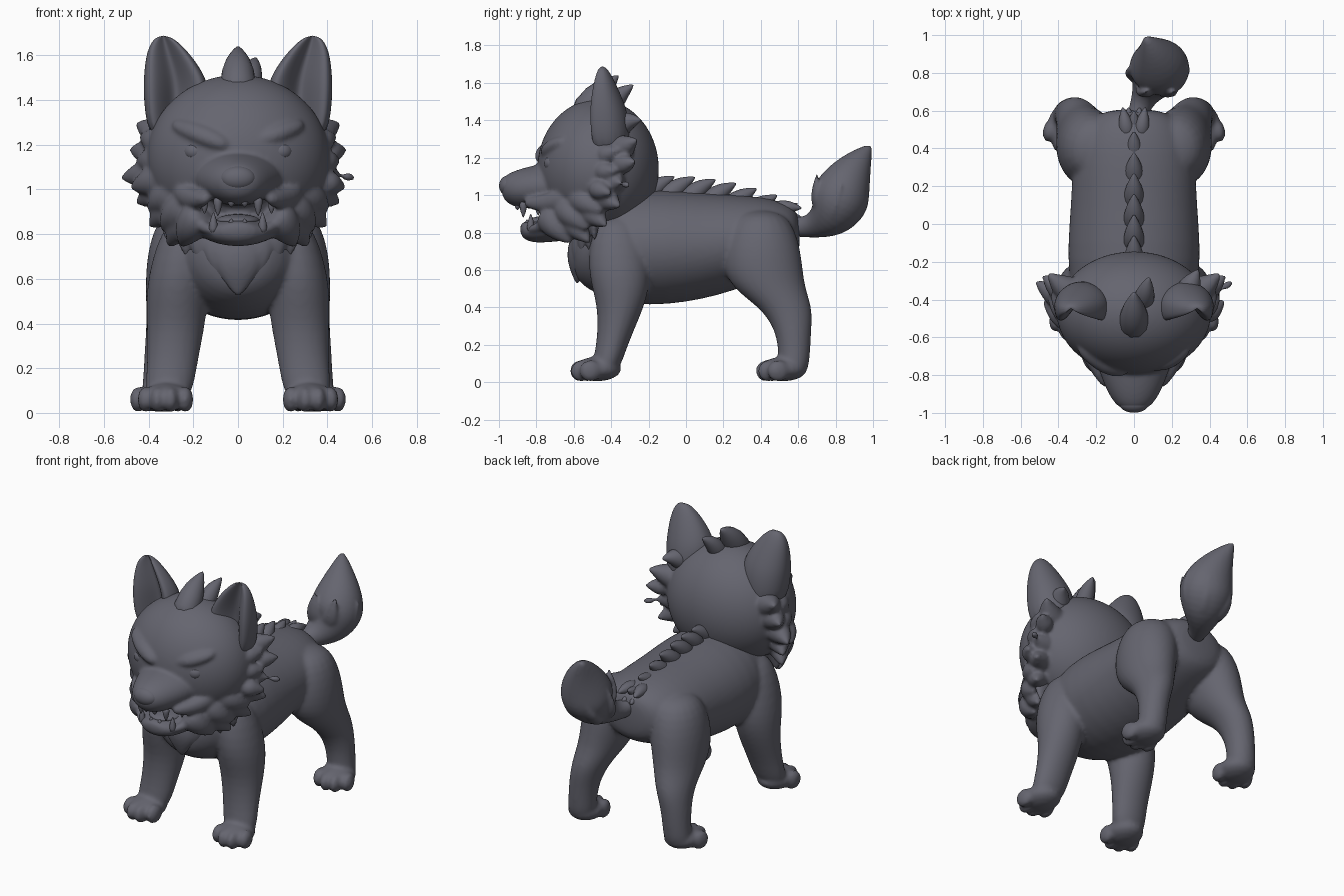
import bpy, bmesh, math
from mathutils import Vector, Matrix

cube = bpy.data.objects.get("Cube")
if cube:
    bpy.data.objects.remove(cube)

COLOUR = (.13, .13, .16, 1)
fur = bpy.data.materials.new("slate_grey")
fur.use_nodes = True
fur.diffuse_color = COLOUR
fur.node_tree.nodes["Principled BSDF"].inputs["Base Color"].default_value = COLOUR

SIDES = {"left": 1, "right": -1}
ALONG_Y, ALONG_Z = Vector((0, 1, 0)), Vector((0, 0, 1))


def tube(bm, sections, axis=None, sides=20, cup=False, mirror=1):
    """Loft ellipses (x, y, z, half width, half depth) along a path."""
    points = [Vector((mirror * x, y, z)) for x, y, z, width, depth in sections]
    last = len(points) - 1
    previous = None
    for i, (point, section) in enumerate(zip(points, sections)):
        width, depth = section[-2:]
        along = axis or (points[min(i + 1, last)] - points[max(i - 1, 0)]).normalized()
        across = Vector((1, 0, 0)) if abs(along.x) < .9 else ALONG_Y
        across = (across - along * across.dot(along)).normalized()
        outward = along.cross(across)
        ring = []
        for k in range(sides):
            angle = math.tau * k / sides
            c, s = math.cos(angle), math.sin(angle)
            if cup and s < 0:
                s = .4 * (1 - abs(c)) + 1.6 * abs(c) * s
            ring.append(bm.verts.new(point + across * c * width + outward * s * depth))
        if previous:
            for k in range(sides):
                bm.faces.new((previous[k - 1], previous[k], ring[k], ring[k - 1]))
        if i in (0, last):
            bm.faces.new(ring)
        previous = ring


def ball(bm, centre, size, turn=0):
    place = Matrix.Translation(centre) @ Matrix.Rotation(turn, 4, 'Z') @ Matrix.Diagonal((*size, 1))
    bmesh.ops.create_uvsphere(bm, u_segments=24, v_segments=16, radius=1, matrix=place)


def tuft(bm, base, tip, radius, bend=(0, 0, 0), flat=1):
    """A pointed lock of fur, bowed by bend."""
    base, tip = Vector(base), Vector(tip)
    middle = base.lerp(tip, .5) + Vector(bend)
    stops = ((base, 1), (middle, .8), (middle.lerp(tip, .6), .4), (tip, .06))
    tube(bm, [(*point, radius * scale, radius * scale * flat) for point, scale in stops], sides=10)


def paw(bm, side, x, y, turn):
    """A pad with four toes, turned outward."""
    ball(bm, (side * x, y, .07), (.11, .13, .065), side * turn)
    spin = Matrix.Rotation(side * turn, 3, 'Z')
    for step in (-3, -1, 1, 3):
        toe = spin @ Vector((.03 * step, .005 * step * step - .09, .06))
        ball(bm, toe + Vector((side * x, y, 0)), (.035, .06, .058), side * turn)


def finish(name, bm, blend=0, levels=1):
    """Turn the mesh into a rounded object; blend fuses its shells into one skin."""
    bmesh.ops.recalc_face_normals(bm, faces=bm.faces)
    for face in bm.faces:
        face.smooth = True
    mesh = bpy.data.meshes.new(name)
    bm.to_mesh(mesh)
    bm.free()
    mesh.materials.append(fur)
    part = bpy.data.objects.new(name, mesh)
    bpy.context.collection.objects.link(part)
    rounding = part.modifiers.new("rounding", 'SUBSURF')
    rounding.levels = rounding.render_levels = levels
    if blend:
        skin = part.modifiers.new("skin", 'REMESH')
        skin.mode = 'VOXEL'
        skin.voxel_size = blend
        skin.use_smooth_shade = True
        soften = part.modifiers.new("soften", 'SMOOTH')
        soften.factor, soften.iterations = .5, 5


# Torso, neck, legs and paws blended into one skin
bm = bmesh.new()
tube(bm, [(0, -.61, .7, .1, .1), (0, -.56, .72, .23, .22), (0, -.3, .72, .375, .33),
          (0, .1, .72, .335, .29), (0, .4, .77, .33, .23), (0, .57, .78, .24, .17),
          (0, .61, .78, .1, .1)], ALONG_Y)
tube(bm, [(0, -.25, .75, .26, .22), (0, -.4, 1, .27, .22)])
for side in SIDES.values():
    tube(bm, [(.22, -.37, .9, .1, .12), (.27, -.36, .6, .145, .18), (.275, -.34, .42, .135, .13),
              (.295, -.395, .2, .11, .08), (.32, -.44, .03, .11, .08)], ALONG_Z, mirror=side)
    tube(bm, [(.2, .4, .93, .14, .14), (.24, .4, .72, .175, .22), (.265, .42, .52, .15, .21),
              (.3, .54, .4, .11, .14), (.33, .575, .27, .09, .095), (.34, .58, .15, .085, .085),
              (.35, .57, .02, .09, .08)], ALONG_Z, mirror=side)
    paw(bm, side, .32, -.475, .1)
    paw(bm, side, .35, .52, .2)
finish("body_and_legs", bm, blend=.013, levels=2)

# Skull, muzzle, lower jaw, brows, lips and cheek ruff blended together
bm = bmesh.new()
ball(bm, (0, -.47, 1.14), (.415, .33, .375))
tube(bm, [(0, -.6, 1.06, .25, .14), (0, -.8, 1.045, .18, .12), (0, -.93, 1.03, .125, .1),
          (0, -.99, 1.04, .06, .05)], ALONG_Y)
tube(bm, [(0, -.5, .87, .25, .1), (0, -.7, .82, .19, .07), (0, -.83, .8, .135, .06),
          (0, -.89, .82, .06, .04)], ALONG_Y)
for side in SIDES.values():
    tube(bm, [(.03, -.77, 1.19, .05, .04), (.14, -.76, 1.24, .06, .05),
              (.3, -.64, 1.3, .04, .03)], mirror=side)
    tube(bm, [(.27, -.62, 1, .05, .06), (.21, -.74, .95, .04, .05),
              (.13, -.87, .96, .03, .03)], mirror=side)
    tube(bm, [(.25, -.62, .93, .05, .05), (.18, -.75, .84, .03, .03),
              (.1, -.85, .81, .02, .02)], mirror=side)
    # Locks fanned from the temple down to the throat, with a shorter row in front
    for row, length in ((0, .49), (.1, .455)):
        for k in range(6):
            angle = .37 - .25 * k - row
            c, s = side * math.cos(angle), math.sin(angle)
            back = -.26 - .01 * k * k - row
            reach = length + (.04 if k == 2 else 0)
            tuft(bm, (.26 * c, back - .13, 1.12 + .25 * s), (reach * c, back, 1.12 + reach * s),
                 .1, (side * .02, -.02, 0))
finish("head", bm, blend=.011, levels=2)

# Nose and tongue
for name, centre, size in (("nose", (0, -.95, 1.05), (.08, .05, .055)),
                           ("tongue", (0, -.73, .86), (.1, .12, .03))):
    bm = bmesh.new()
    ball(bm, centre, size)
    finish(name, bm)

for name, side in SIDES.items():
    # Eye
    bm = bmesh.new()
    ball(bm, (side * .19, -.71, 1.17), (.055, .05, .045))
    finish(name + "_eye", bm)

    # Cupped ear
    bm = bmesh.new()
    tube(bm, [(.28, -.42, 1.2, .12, .12), (.275, -.43, 1.4, .15, .13), (.28, -.44, 1.5, .145, .11),
              (.32, -.45, 1.63, .09, .06), (.335, -.45, 1.69, .03, .02)],
         ALONG_Z, cup=True, mirror=side)
    finish(name + "_ear", bm, levels=2)

# Teeth: long fangs and small front teeth in each jaw
bm = bmesh.new()
for side in SIDES.values():
    for x, y, root, tip, radius in ((.09, -.87, .97, .88, .025), (.15, -.79, .95, .89, .02),
                                    (.11, -.83, .8, .9, .025), (.03, -.9, .95, .92, .02),
                                    (.03, -.85, .83, .87, .02)):
        tuft(bm, (side * x, y, root), (side * x, y, tip), radius)
finish("teeth", bm)

# Chest bib: overlapping locks hanging to a point in the middle
bm = bmesh.new()
tuft(bm, (0, -.5, .85), (0, -.58, .52), .17, (0, -.05, 0), .5)
for side in SIDES.values():
    for k in range(1, 5):
        x, y, z = side * .078 * k, .028 * k - .6, .53 + .056 * k
        tuft(bm, (x * .7, y + .06, z + .28), (x, y, z), .12, (side * .015, -.04, 0), .5)
finish("chest_bib", bm, blend=.01, levels=2)

# Crown locks, swept back
bm = bmesh.new()
for base, tip, radius in (((0, -.58, 1.38), (0, -.36, 1.64), .1),
                          ((.04, -.45, 1.4), (.08, -.28, 1.59), .07),
                          ((.26, -.4, 1.33), (.34, -.24, 1.4), .08)):
    tuft(bm, base, tip, radius, (0, 0, .035))
finish("crown_locks", bm)

# Row of locks down the spine, ending in a small cluster above the tail
bm = bmesh.new()
for k in range(7):
    y, z = .11 * k - .06, 1.1 - .004 * k * k
    tuft(bm, (0, y - .19, z - .14), (0, y, z), .07, (0, 0, .02))
for side in SIDES.values():
    for x, z in ((.06, .93), (.03, .88)):
        tuft(bm, (side * x / 2, .45, z - .02), (side * x, .62, z), .055, (0, 0, .02))
finish("spine_locks", bm)

# Bushy tail with a close collar of locks around its base
bm = bmesh.new()
tube(bm, [(0, .52, .84, .06, .06), (.04, .65, .82, .05, .05), (.11, .77, .87, .13, .12),
          (.14, .82, .96, .17, .165), (.13, .85, 1.06, .155, .145), (.1, .92, 1.18, .08, .08),
          (.06, .99, 1.27, .01, .01)])
for k in range(6):
    angle = math.tau * k / 6
    c, s = math.cos(angle), math.sin(angle)
    tuft(bm, (.1 + .05 * c, .77 + .04 * s, .85 - .04 * s),
         (.14 + .15 * c, .83 + .15 * s, 1.06 - .07 * s), .07, (.03 * c, .03 * s, -.02), .6)
finish("tail", bm, blend=.01, levels=2)
